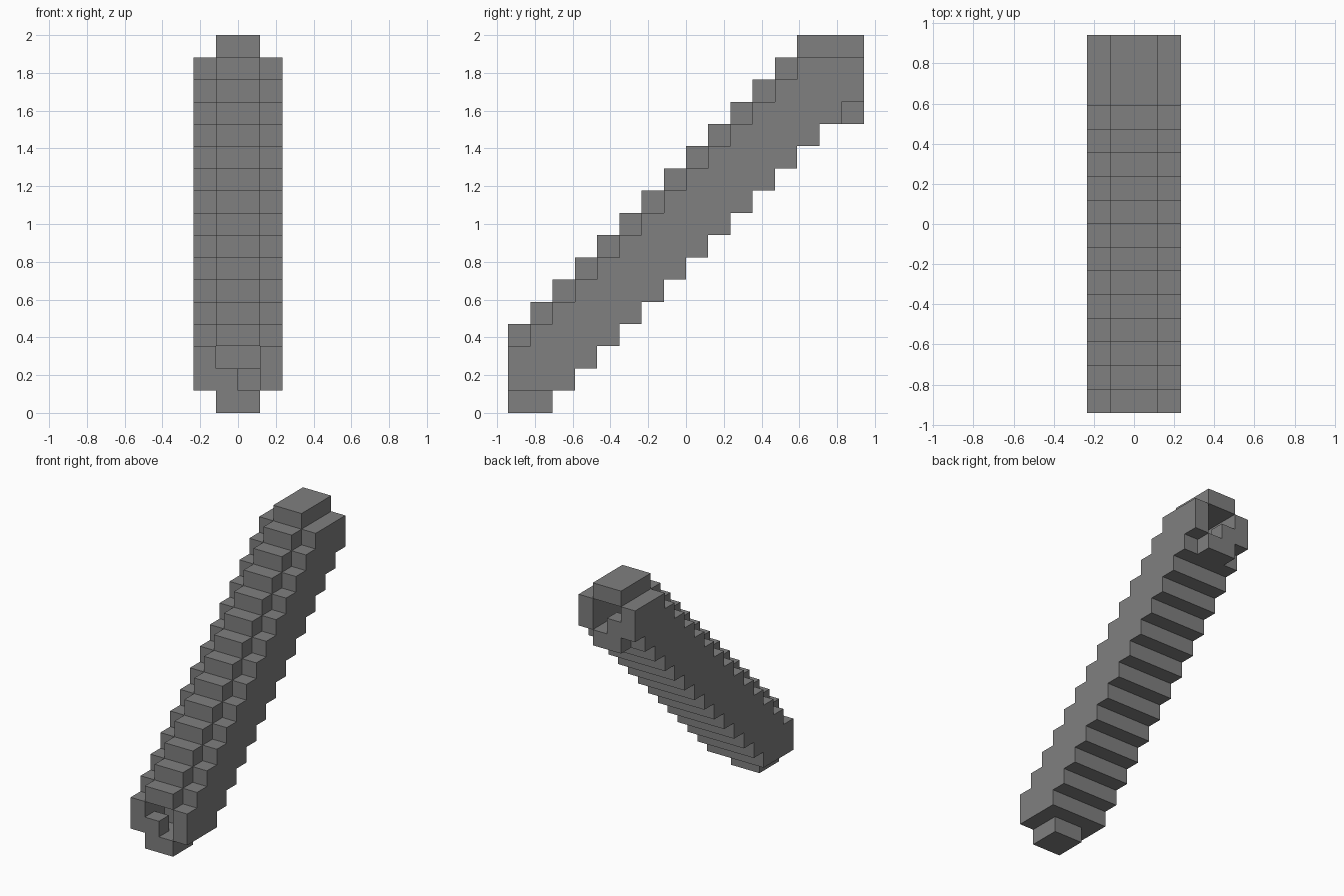
import bpy
import bmesh
from mathutils import Vector

cube = bpy.data.objects.get("Cube")
if cube:
    bpy.data.objects.remove(cube, do_unlink=True)

U = 2 / 17                      # edge of one block
COLUMNS, TOP = 16, 16           # columns along the tube, highest row

grey = bpy.data.materials.new("stone_grey")
grey.use_nodes = True
COLOUR = (0.215, 0.215, 0.215, 1)
grey.diffuse_color = COLOUR
grey.node_tree.nodes["Principled BSDF"].inputs["Base Color"].default_value = COLOUR


def block_part(name, cells):
    """Skin a set of (x, column, row) blocks with flat, merged faces."""
    cells = set(cells)
    bm = bmesh.new()
    for cell in cells:
        for axis in range(3):
            for sign in (-1, 1):
                step = [0, 0, 0]
                step[axis] = sign
                if tuple(c + s for c, s in zip(cell, step)) in cells:
                    continue
                n = Vector(step)
                a = Vector((n.y, n.z, n.x))
                b = n.cross(a)
                mid = Vector(cell) + Vector((0.5, 0.5 - COLUMNS / 2, 0.5)) + n / 2
                corners = (-a - b, a - b, a + b, b - a)
                bm.faces.new([bm.verts.new((mid + c / 2) * U) for c in corners])
    bmesh.ops.remove_doubles(bm, verts=bm.verts, dist=U / 100)
    bmesh.ops.dissolve_limit(bm, angle_limit=0.01, verts=bm.verts, edges=bm.edges)
    mesh = bpy.data.meshes.new(name)
    bm.to_mesh(mesh)
    bm.free()
    mesh.materials.append(grey)
    obj = bpy.data.objects.new(name, mesh)
    bpy.context.collection.objects.link(obj)


def floor_row(j):
    return min(max(0, j - 1), TOP - 3)


def roof_row(j):
    return min(j + 3, TOP)


# Side walls: stepped slabs, cut back by one block at both open ends
def wall(x):
    for j in range(COLUMNS):
        low = max(1, j - 1)
        for row in range(low, roof_row(j)):
            yield x, j, row


block_part("right_wall", wall(-2))
block_part("left_wall", wall(1))

# Stepped floor and roof closing the hollow between the walls
block_part("stepped_floor", [(x, j, floor_row(j)) for x in (-1, 0) for j in range(COLUMNS)])
block_part("stepped_roof", [(x, j, roof_row(j)) for x in (-1, 0) for j in range(COLUMNS)])

# Single blocks resting in the lower corner of each opening
block_part("front_opening_block", [(-1, 0, 1)])
block_part("back_opening_block", [(-1, COLUMNS - 1, TOP - 2)])
